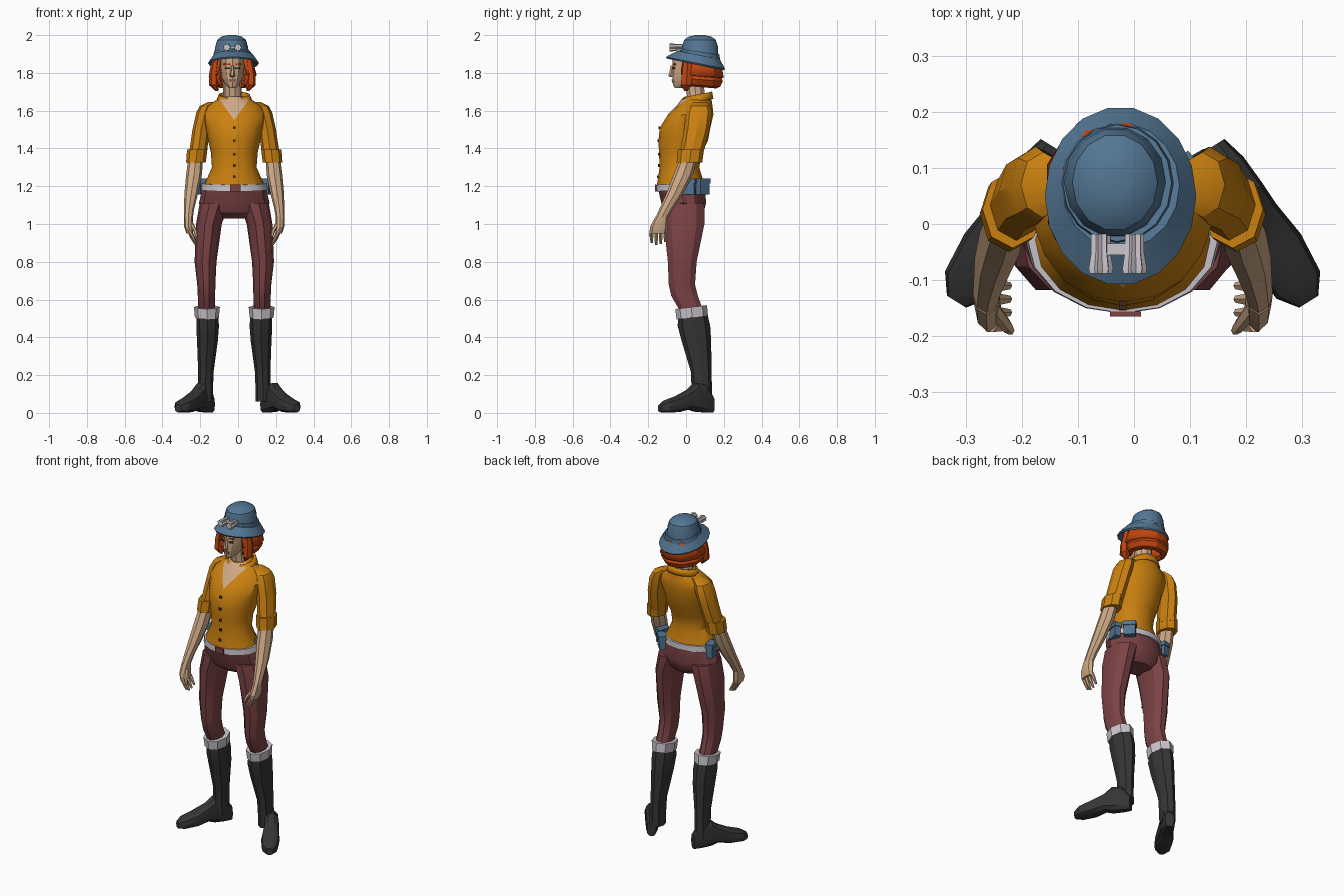
import bpy, bmesh, math
from mathutils import Vector, Matrix

cube = bpy.data.objects.get("Cube")
if cube:
    bpy.data.objects.remove(cube, do_unlink=True)


def material(name, *rgb):
    m = bpy.data.materials.new(name)
    m.use_nodes = True
    m.diffuse_color = (*rgb, 1)
    m.node_tree.nodes["Principled BSDF"].inputs["Base Color"].default_value = (*rgb, 1)
    return m


shirt = material("orange cloth", .6, .22, .005)
trouser = material("maroon cloth", .2, .055, .06)
skin = material("skin", .62, .4, .24)
hair = material("red hair", .52, .06, .005)
blue = material("blue cloth", .085, .18, .29)
white = material("pale grey", .6, .56, .6)
black = material("black leather", .035, .035, .035)
dark = material("dark brown", .05, .02, .012)
lip = material("lip", .4, .15, .1)

MID = -.02      # centre line of the body
HEAD = -.03     # centre line of the head


def finish(name, bm, *mats, angle=28):
    bmesh.ops.recalc_face_normals(bm, faces=bm.faces)
    mesh = bpy.data.meshes.new(name)
    bm.to_mesh(mesh)
    bm.free()
    obj = bpy.data.objects.new(name, mesh)
    bpy.context.collection.objects.link(obj)
    for m in mats:
        mesh.materials.append(m)
    bpy.ops.object.select_all(action='DESELECT')
    obj.select_set(True)
    bpy.context.view_layer.objects.active = obj
    bpy.ops.object.shade_smooth_by_angle(angle=math.radians(angle))
    return obj


def loft_mesh(rings, n=12, arc=None, tilt=0, square=1, caps=True, turn=None, jag=1):
    """Skin a stack of elliptical rings (x, y, z, rx, ry); arc limits the sweep in degrees."""
    bm = bmesh.new()
    soft = lambda c: math.copysign(abs(c) ** square, c)
    rows = []
    for x, y, z, rx, ry in rings:
        row = []
        for i in range(n):
            a = math.radians(arc[0] + (arc[1] - arc[0]) * i / (n - 1)) if arc else math.tau * i / n
            k = jag if i % 2 else 1
            dy = ry * soft(math.sin(a)) * k
            v = Vector((x + rx * soft(math.cos(a)) * k, y + dy, z + tilt * dy))
            row.append(bm.verts.new(turn(v) if turn else v))
        rows.append(row)
    for low, high in zip(rows, rows[1:]):
        for i in range(n - 1 if arc else n):
            j = (i + 1) % n
            bm.faces.new((low[i], low[j], high[j], high[i]))
    if caps and not arc:
        bm.faces.new(rows[0])
        bm.faces.new(rows[-1])
    return bm


def loft(name, mat, rings, thick=0, **kw):
    obj = finish(name, loft_mesh(rings, **kw), mat)
    if thick:
        mod = obj.modifiers.new("thickness", 'SOLIDIFY')
        mod.thickness = thick
    return obj


def box(name, mat, centre, size, yaw=0, roll=0):
    bm = bmesh.new()
    bmesh.ops.create_cube(bm, size=1)
    spin = Matrix.Rotation(yaw, 4, 'Z') @ Matrix.Rotation(roll, 4, 'Y')
    bm.transform(Matrix.Translation(centre) @ spin @ Matrix.Diagonal((*size, 1)))
    return finish(name, bm, mat)


# Shirt body, with the open neck cut as a V in the front faces
bm = loft_mesh([(MID, y, z, rx, ry) for y, z, rx, ry in (
    (-.028, 1.205, .16, .126), (-.035, 1.3, .118, .105), (-.03, 1.38, .124, .113),
    (-.015, 1.44, .138, .131), (-.005, 1.51, .15, .134), (.025, 1.58, .165, .12),
    (.045, 1.625, .145, .095), (.055, 1.66, .09, .08), (.055, 1.675, .06, .06))], n=16)
SLOPE = 1.4
for s in (-1, 1):
    front = [f for f in bm.faces if f.calc_center_median().y < .03 and f.calc_center_median().z > 1.5]
    parts = front + list({e for f in front for e in f.edges}) + list({v for f in front for v in f.verts})
    bmesh.ops.bisect_plane(bm, geom=parts, plane_co=(MID, 0, 1.55), plane_no=(-s * SLOPE, 0, 1))
for f in bm.faces:
    c = f.calc_center_median()
    f.material_index = int(c.y < .03 and c.z > 1.55 + SLOPE * abs(c.x - MID))
finish("shirt", bm, shirt, skin)
loft("collar", shirt, [(MID, .055, 1.645, .1, .09), (MID, .058, 1.685, .083, .08)],
     n=13, arc=(-62, 242), tilt=.2, thick=.012)
for z, y in ((1.51, -.141), (1.44, -.148), (1.37, -.145), (1.31, -.143), (1.25, -.15)):
    box("button", dark, (MID, y, z), (.014, .008, .014))

# Belt, buckle and pouches
loft("belt", white, [(MID, -.026, 1.18, .174, .134), (MID, -.026, 1.215, .17, .133)], n=16, tilt=.06)
box("buckle", trouser, (MID + .005, -.16, 1.19), (.055, .009, .036))
for x, y, yaw in ((-.187, .02, .2), (.15, .015, -.2), (.105, .088, .75)):
    box("pouch", blue, (x, y, 1.195), (.035, .065, .075), yaw)
    box("pouch_flap", blue, (x, y, 1.228), (.045, .075, .025), yaw)

# Trouser seat
loft("trouser_seat", trouser, [(MID, y, z, rx, ry) for y, z, rx, ry in (
    (0, 1.03, .09, .07), (-.008, 1.06, .155, .1), (-.012, 1.11, .187, .118), (-.026, 1.2, .164, .126))])

# Limbs, built once for each side
for s, side in ((-1, "right_"), (1, "left_")):
    def limb(name, mat, rings, **kw):
        loft(side + name, mat, [(MID + s * x, *rest) for x, *rest in rings], **kw)

    limb("trouser_leg", trouser, [
        (.147, .03, .54, .045, .065), (.147, -.008, .62, .046, .074), (.148, -.022, .68, .048, .073),
        (.152, -.02, .8, .058, .08), (.134, -.01, 1.0, .068, .113), (.105, -.01, 1.11, .078, .112)], n=10)
    limb("boot_cuff", white, [(.145, .033, .505, .063, .083), (.145, .027, .56, .069, .084)], n=8, tilt=.12)
    limb("boot_shaft", black, [
        (.152, .085, .06, .04, .052), (.152, .083, .14, .04, .054), (.15, .08, .22, .041, .055),
        (.142, .055, .38, .055, .078), (.141, .042, .46, .06, .086), (.143, .036, .52, .058, .078)], n=8)

    # Foot swept from heel to toe, turned outwards
    heel = Vector((MID + s * .132 + (.035 if s > 0 else 0), .125, 0))
    ahead = Vector((s * .53, -.85, 0))
    across = Vector((.85, s * .53, 0))
    foot = [(0, (b + t) / 2, d, w, (t - b) / 2) for d, w, b, t in (
        (-.015, .026, 0, .09), (.03, .038, 0, .15), (.09, .042, .004, .16), (.13, .043, .018, .125),
        (.2, .052, .003, .09), (.275, .046, 0, .066), (.31, .02, .004, .045))]
    loft(side + "boot_foot", black, foot, n=10, square=.7,
         turn=lambda v: heel + across * v.x + ahead * v.z + Vector((0, 0, v.y)))

    limb("sleeve", shirt, [
        (.193, .028, 1.37, .047, .062), (.175, .058, 1.5, .046, .068), (.155, .068, 1.59, .046, .07),
        (.142, .07, 1.625, .04, .058), (.11, .07, 1.645, .03, .04)], n=8)
    limb("sleeve_cuff", shirt, [(.203, .018, 1.325, .052, .068), (.196, .026, 1.395, .054, .069)], n=8)
    limb("forearm", skin, [
        (.243, -.128, 1.035, .024, .033), (.239, -.105, 1.08, .027, .036), (.228, -.06, 1.16, .036, .045),
        (.213, -.015, 1.26, .042, .052), (.202, .022, 1.37, .038, .045)], n=8)
    limb("palm", skin, [
        (.235, -.147, .95, .018, .046), (.242, -.143, .985, .023, .048), (.243, -.128, 1.04, .024, .033)], n=8)
    for i in range(4):
        y = -.182 + i * .024
        tip = .9 + .012 * abs(i - 1.3)
        limb("finger", skin, [(.203, y, tip - .015, .006, .007), (.222, y, tip + .02, .01, .011),
                              (.237, y, .965, .012, .012)], n=6)
    limb("thumb", skin, [(.2, -.19, .935, .007, .008), (.207, -.182, .965, .011, .012),
                         (.235, -.145, 1.015, .013, .015)], n=6)

# Neck, head and face
loft("neck", skin, [(MID, .058, 1.62, .058, .05), (HEAD, .052, 1.68, .049, .049), (HEAD, .04, 1.78, .048, .055)], n=10)
loft("head", skin, [(HEAD, y, z, rx, ry) for y, z, rx, ry in (
    (-.038, 1.72, .018, .022), (-.018, 1.738, .038, .052), (.012, 1.775, .057, .083),
    (.025, 1.82, .066, .098), (.03, 1.9, .066, .1))])
loft("nose", skin, [(HEAD, -.075, 1.778, .012, .012), (HEAD, -.08, 1.786, .014, .015), (HEAD, -.072, 1.84, .007, .01)], n=6)
box("upper_lip", lip, (HEAD, -.073, 1.762), (.034, .009, .006))
box("lower_lip", lip, (HEAD, -.069, 1.754), (.026, .009, .007))
for s in (-1, 1):
    box("eye", dark, (HEAD + s * .027, -.065, 1.825), (.024, .009, .009), yaw=s * .3)
    box("eyebrow", hair, (HEAD + s * .029, -.063, 1.846), (.032, .009, .006), yaw=s * .3)
    loft("front_lock", hair, [(HEAD + s * x, y, z, r, r * 1.3) for x, y, z, r in (
        (.082, .0, 1.705, .008), (.098, .0, 1.735, .025), (.1, .005, 1.79, .024), (.088, .01, 1.87, .02))], n=6)

# Bobbed hair in two layers, open at the face
for name, rings in (
        ("hair_upper", ((1.89, .1, .11), (1.83, .118, .124), (1.785, .13, .132))),
        ("hair_lower", ((1.82, .1, .11), (1.765, .124, .127), (1.735, .108, .112), (1.725, .085, .09)))):
    loft(name, hair, [(HEAD, .07, z, rx, ry) for z, rx, ry in rings],
         n=14, arc=(-48, 228), tilt=-.08, jag=.96, thick=.018)

# Hat: sloping brim, band and crown
loft("hat_brim", blue, [(HEAD + .006, y, z, rx, ry) for y, z, rx, ry in (
    (.07, 1.875, .085, .095), (.05, 1.845, .13, .154), (.05, 1.853, .135, .159), (.068, 1.895, .105, .112))],
    n=18, tilt=-.2)
loft("hat_band", blue, [(HEAD, .072, 1.885, .102, .108), (HEAD, .073, 1.912, .097, .104)], n=16, tilt=-.15)
loft("hat_crown", blue, [(HEAD - .004, .074, z, rx, ry) for z, rx, ry in (
    (1.89, .094, .1), (1.94, .086, .097), (1.975, .076, .086), (1.993, .052, .06), (2.0, .02, .025))], n=14)

# Goggles resting on the hat
for s in (-1, 1):
    loft("goggle", white, [(HEAD + s * .03, 1.935, y, r, r) for y, r in (
        (-.088, .021), (-.08, .023), (-.05, .018), (-.018, .018))],
        n=14, jag=.72, turn=lambda v: Vector((v.x, v.z, v.y)))
box("goggle_bridge", white, (HEAD, -.045, 1.935), (.04, .02, .012))
